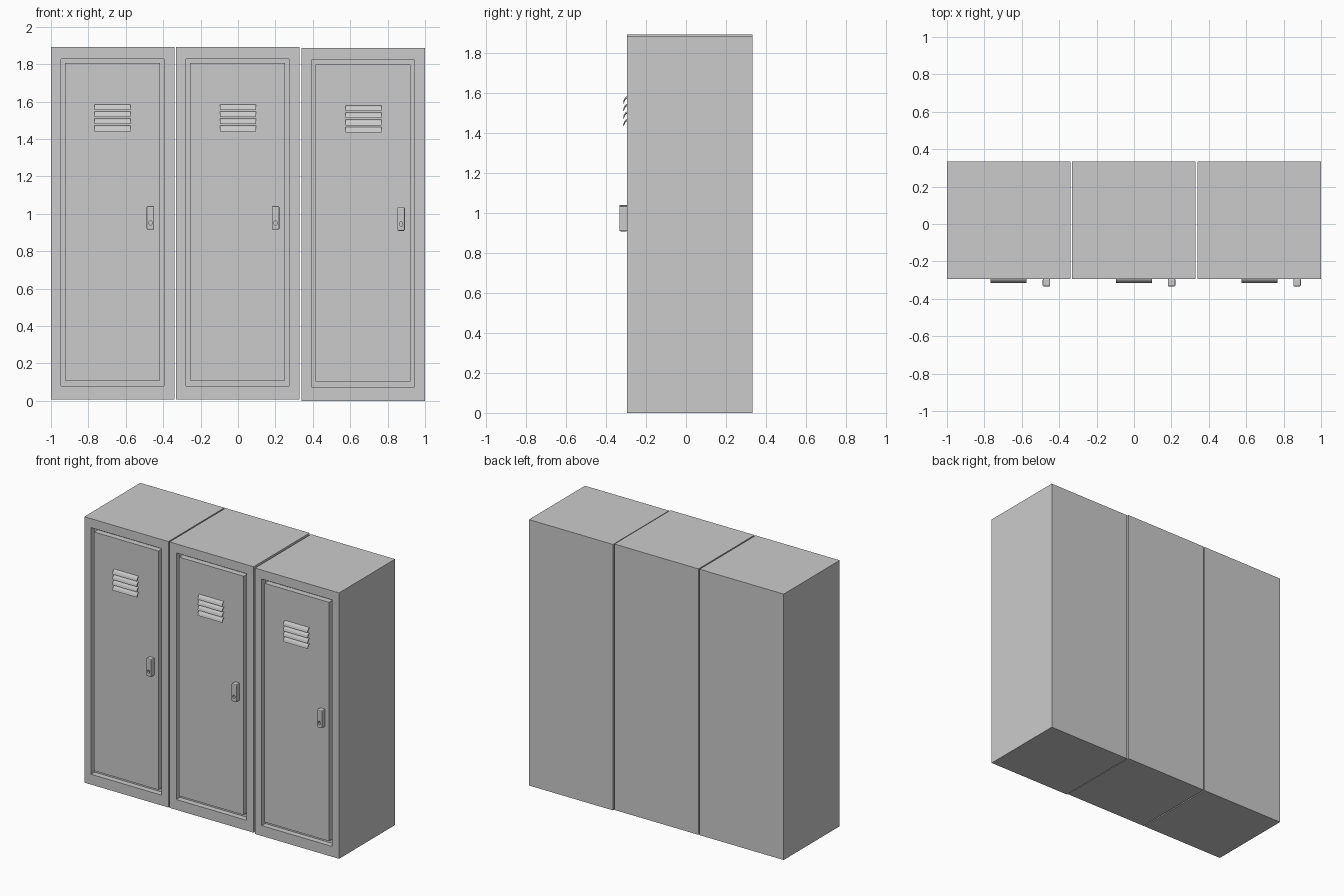
import bpy, bmesh, math
from mathutils import Matrix

if "Cube" in bpy.data.objects:
    bpy.data.objects.remove(bpy.data.objects["Cube"])

FRONT, BACK, DEEP = -0.295, 0.333, -0.255
HEIGHT = 1.887


def finish(bm, name):
    bmesh.ops.recalc_face_normals(bm, faces=bm.faces)
    me = bpy.data.meshes.new(name)
    bm.to_mesh(me)
    bm.free()
    ob = bpy.data.objects.new(name, me)
    bpy.context.collection.objects.link(ob)
    return ob


def rect_shell(name, rings):
    """Closed solid through rectangular rings (x0, x1, z0, z1, y)."""
    bm = bmesh.new()
    loops = [[bm.verts.new(p) for p in ((a, y, c), (b, y, c), (b, y, d), (a, y, d))]
             for a, b, c, d, y in rings]
    for p, q in zip(loops, loops[1:]):
        for i in range(4):
            j = (i + 1) % 4
            bm.faces.new((p[i], p[j], q[j], q[i]))
    bm.faces.new(loops[0])
    bm.faces.new(loops[-1])
    return finish(bm, name)


def prism_x(name, profile, x0, x1):
    """Extrude a (y, z) profile along x."""
    bm = bmesh.new()
    face = bm.faces.new([bm.verts.new((x0, y, z)) for y, z in profile])
    ext = bmesh.ops.extrude_face_region(bm, geom=[face])
    bmesh.ops.translate(bm, vec=(x1 - x0, 0, 0),
                        verts=[g for g in ext["geom"] if isinstance(g, bmesh.types.BMVert)])
    return finish(bm, name)


def make_locker(x, z):
    parts = []
    # cabinet with a recess for the door
    outer = (-0.33, 0.33, 0, HEIGHT)
    hole = (-0.277, 0.275, 0.073, 1.823)
    parts.append(rect_shell("locker_body", [outer + (BACK,), outer + (FRONT,),
                                            hole + (FRONT,), hole + (DEEP,)]))
    # door panel, leaving a groove around it
    door = (-0.255, 0.252, 0.104, 1.799)
    parts.append(rect_shell("door", [door + (DEEP + 0.002,), door + (FRONT,)]))
    # curved ventilation slats
    for i in range(4):
        t = 1.58 - i * 0.038
        prof = [(FRONT + 0.002, t), (-0.303, t - 0.005), (-0.310, t - 0.015), (-0.315, t - 0.031),
                (-0.311, t - 0.031), (-0.306, t - 0.018), (-0.301, t - 0.010),
                (FRONT + 0.002, t - 0.006)]
        parts.append(prism_x("vent_slat", prof, -0.096, 0.096))
    # rounded handle block
    h = (0.182, 0.222, 0.909, 1.035)
    handle = rect_shell("handle", [h + (FRONT + 0.002,), h + (-0.334,)])
    bev = handle.modifiers.new("bevel", 'BEVEL')
    bev.width, bev.segments = 0.006, 2
    parts.append(handle)
    # keyhole cut into the handle
    bm = bmesh.new()
    bmesh.ops.create_cone(bm, cap_ends=True, segments=16, radius1=0.009, radius2=0.009, depth=0.03,
                          matrix=Matrix.Translation((0.202, -0.334, 0.945))
                          @ Matrix.Diagonal((1, 1, 1.4, 1))
                          @ Matrix.Rotation(math.pi / 2, 4, 'X'))
    cutter = finish(bm, "keyhole_cutter")
    cutter.hide_render = True
    cutter.hide_set(True)
    cut = handle.modifiers.new("keyhole", 'BOOLEAN')
    cut.operation, cut.object = 'DIFFERENCE', cutter
    parts.append(cutter)
    for ob in parts:
        ob.location = (x, 0, z)


# row of three lockers, the right one standing slightly lower
for x, z in ((-0.67, 0.006), (-0.001, 0.006), (0.67, 0)):
    make_locker(x, z)
